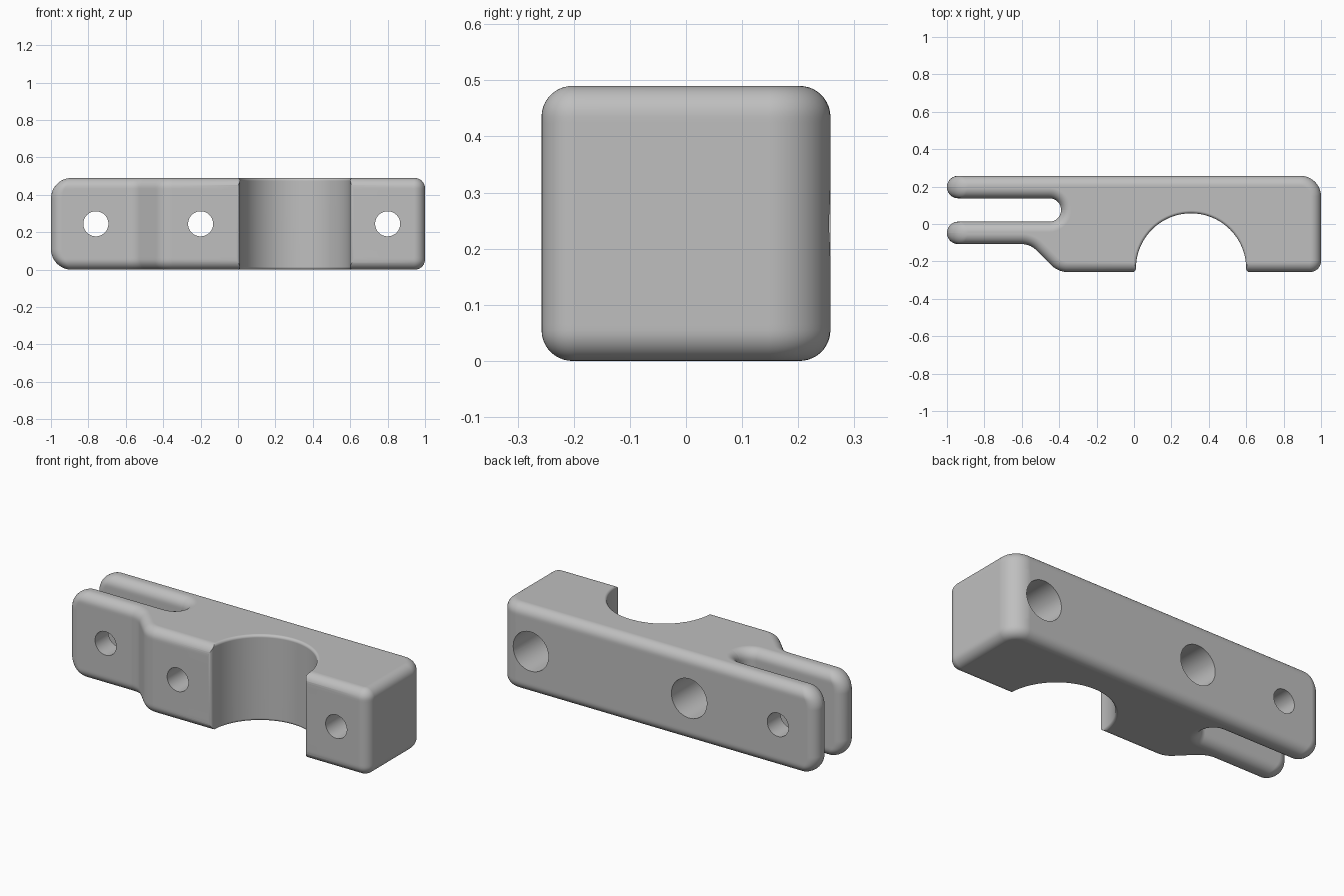
import bpy, bmesh, math
from mathutils import Vector, Matrix

if "Cube" in bpy.data.objects:
    bpy.data.objects.remove(bpy.data.objects["Cube"])

HEIGHT = 0.49
HALF_Y = 0.2575
EDGE_R = 0.055     # fillet along top and bottom edges
TIP_R = 0.11       # rounding of the fork tips seen from the side

# Corners of the plan outline, counter-clockwise: x, y, rounding radius
CORNERS = [
    (-1, -0.1075, 0.0595), (-0.555, -0.1075, 0.11), (-0.405, -HALF_Y, 0.13),
    (1, -HALF_Y, 0.06), (1, HALF_Y, 0.11), (-1, HALF_Y, 0.0595),
    (-1, 0.1375, 0.0595), (-0.39, 0.1375, 0.062), (-0.39, 0.0125, 0.062),
    (-1, 0.0125, 0.0595),
]


def quarter_inset(z, r):
    """Horizontal inset of a quarter-round edge at distance z from its end."""
    return 0.0 if z >= r else r - math.sqrt(max(0.0, r * r - (r - z) ** 2))


def outline(inset, tip_inset, steps=10):
    """Offset the plan inward, then round every corner."""
    pts = [Vector(c[:2]) for c in CORNERS]
    n = len(pts)
    lines = []
    for i, p in enumerate(pts):
        q = pts[(i + 1) % n]
        d = (q - p).normalized()
        at_tip = p.x == -1 and q.x == -1
        normal = Vector((-d.y, d.x))
        lines.append((p + normal * (tip_inset if at_tip else inset), d))
    out = []
    for i in range(n):
        (p0, d0), (p1, d1) = lines[i - 1], lines[i]
        turn = d0.cross(d1)
        corner = p0 + d0 * ((p1 - p0).cross(d1) / turn)
        side = 1 if turn > 0 else -1
        r = CORNERS[i][2] - side * inset
        angle = d0.angle(d1)
        start = corner - d0 * r * math.tan(angle / 2)
        centre = start + Vector((-d0.y, d0.x)) * side * r
        for k in range(steps + 1):
            spin = Matrix.Rotation(side * angle * k / steps, 2)
            out.append(centre + spin @ (start - centre))
    return out


def loft(name, layers):
    """Solid skinned through (z, outline) layers."""
    bm = bmesh.new()
    rings = [[bm.verts.new((p[0], p[1], z)) for p in pts] for z, pts in layers]
    for a, b in zip(rings, rings[1:]):
        for i in range(len(a)):
            j = (i + 1) % len(a)
            bm.faces.new((a[i], a[j], b[j], b[i]))
    bm.faces.new(rings[0][::-1])
    bm.faces.new(rings[-1])
    bmesh.ops.recalc_face_normals(bm, faces=bm.faces)
    mesh = bpy.data.meshes.new(name)
    bm.to_mesh(mesh)
    bm.free()
    obj = bpy.data.objects.new(name, mesh)
    bpy.context.collection.objects.link(obj)
    return obj


def mirrored_levels(half):
    return half + [HEIGHT - z for z in reversed(half)]


def cut(target, cutter):
    cutter.hide_render = True
    mod = target.modifiers.new("cut", 'BOOLEAN')
    mod.operation = 'DIFFERENCE'
    mod.solver = 'EXACT'
    mod.object = cutter
    bpy.context.view_layer.objects.active = target
    bpy.ops.object.modifier_apply(modifier=mod.name)
    bpy.data.objects.remove(cutter)


# Clamp body with forked end
levels = mirrored_levels([TIP_R * (1 - math.cos(math.radians(a))) for a in range(0, 91, 6)])
layers = []
for z in levels:
    depth = max(0.0, min(z, HEIGHT - z))
    layers.append((z, outline(quarter_inset(depth, EDGE_R), quarter_inset(depth, TIP_R))))
body = loft("clamp_body", layers)

# Half-round saddle with softened rim
SADDLE_X, SADDLE_R, FOOT, RIM = 0.305, 0.2945, 0.02, 0.015


def saddle_outline(flare):
    r = SADDLE_R + flare
    y0 = FOOT - HALF_Y
    right = [(r + FOOT, -0.4)]
    for k in range(7):
        a = math.pi / 2 * (1 - k / 6)
        right.append((r + FOOT - FOOT * math.cos(a), y0 - FOOT * math.sin(a)))
    arc = [(r * math.cos(math.pi * k / 64), y0 + r * math.sin(math.pi * k / 64))
           for k in range(1, 64)]
    left = [(-x, y) for x, y in reversed(right)]
    return [(SADDLE_X + x, y) for x, y in right + arc + left]


rim_levels = [-0.05] + [RIM * (1 - math.cos(math.radians(a))) for a in range(0, 91, 15)]
cut(body, loft("saddle_cutter", [
    (z, saddle_outline(quarter_inset(max(0.0, min(z, HEIGHT - z)), RIM)))
    for z in mirrored_levels(rim_levels)]))


# Bolt holes from front to back, two with wide counterbores at the back
def drill(x, radius, y_start, y_end):
    bpy.ops.mesh.primitive_cylinder_add(
        vertices=48, radius=radius, depth=y_end - y_start,
        location=(x, (y_start + y_end) / 2, HEIGHT / 2),
        rotation=(math.pi / 2, 0, 0))
    cut(body, bpy.context.object)


for x in (-0.76, -0.2, 0.8):
    drill(x, 0.067, -0.4, 0.4)
for x in (-0.2, 0.8):
    drill(x, 0.112, 0.0, 0.4)

# Single grey finish
grey = bpy.data.materials.new("plain_grey")
grey.use_nodes = True
colour = (0.52, 0.52, 0.52, 1)
grey.diffuse_color = colour
grey.node_tree.nodes["Principled BSDF"].inputs["Base Color"].default_value = colour
body.data.materials.clear()
body.data.materials.append(grey)
for face in body.data.polygons:
    face.material_index = 0

# Smooth fillets, crisp hole rims
bpy.ops.object.select_all(action='DESELECT')
body.select_set(True)
bpy.context.view_layer.objects.active = body
bpy.ops.object.shade_smooth_by_angle(angle=math.radians(32))
weighted = body.modifiers.new("weighted_normals", 'WEIGHTED_NORMAL')
weighted.keep_sharp = True
